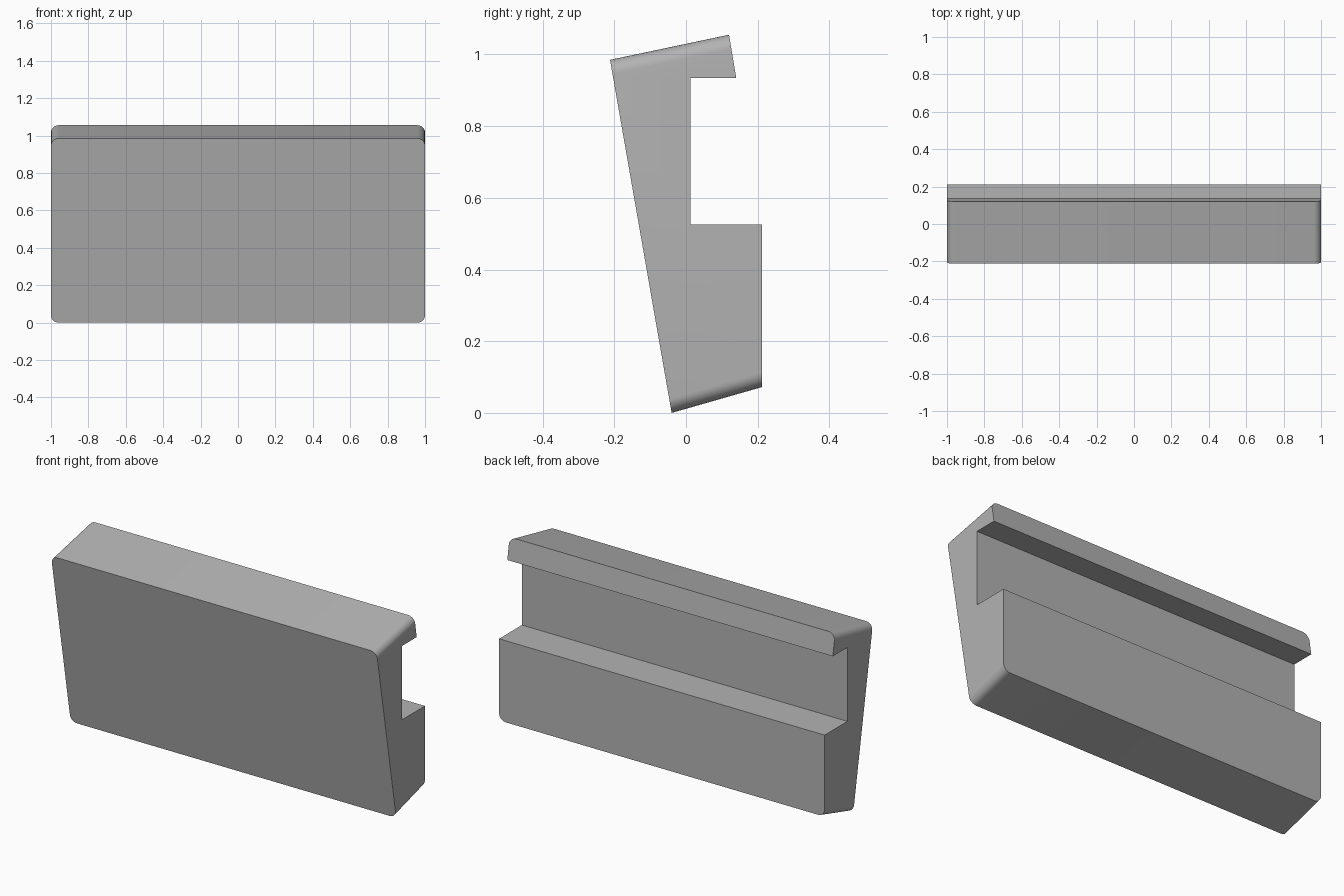
import bpy
import bmesh

cube = bpy.data.objects.get("Cube")
if cube:
    bpy.data.objects.remove(cube, do_unlink=True)

# Single plain grey
grey = bpy.data.materials.new("grey")
grey.use_nodes = True
color = (0.45, 0.45, 0.45, 1)
grey.diffuse_color = color
grey.node_tree.nodes["Principled BSDF"].inputs["Base Color"].default_value = color

# Side profile (y, z): sloped front, stepped back with a hooked lip
profile = [(-0.04, 0), (0.212, 0.072), (0.212, 0.525), (0.012, 0.525),
           (0.012, 0.935), (0.14, 0.935), (0.12, 1.055), (-0.212, 0.985)]
half_width = 1.0

# Extrude the profile across the width
bm = bmesh.new()
end = bm.faces.new([bm.verts.new((-half_width, y, z)) for y, z in profile])
swept = bmesh.ops.extrude_face_region(bm, geom=[end])
moved = [v for v in swept["geom"] if isinstance(v, bmesh.types.BMVert)]
bmesh.ops.translate(bm, verts=moved, vec=(2 * half_width, 0, 0))
bmesh.ops.recalc_face_normals(bm, faces=bm.faces)

# Round the four outer corners, along the top and bottom end edges
def is_corner(edge):
    a, b = (v.co for v in edge.verts)
    low, high = sorted((a.z, b.z))
    return abs(a.x - b.x) < 0.01 and (high < 0.1 or low > 0.95)

bmesh.ops.bevel(bm, geom=[e for e in bm.edges if is_corner(e)], offset=0.04,
                offset_type='OFFSET', segments=8, profile=0.5, affect='EDGES')

mesh = bpy.data.meshes.new("wall_hook_panel")
bm.to_mesh(mesh)
bm.free()
mesh.materials.append(grey)
panel = bpy.data.objects.new("wall_hook_panel", mesh)
bpy.context.collection.objects.link(panel)

# Smooth rounded corners, sharp edges elsewhere
bpy.context.view_layer.objects.active = panel
panel.select_set(True)
bpy.ops.object.shade_smooth_by_angle(angle=0.52)
